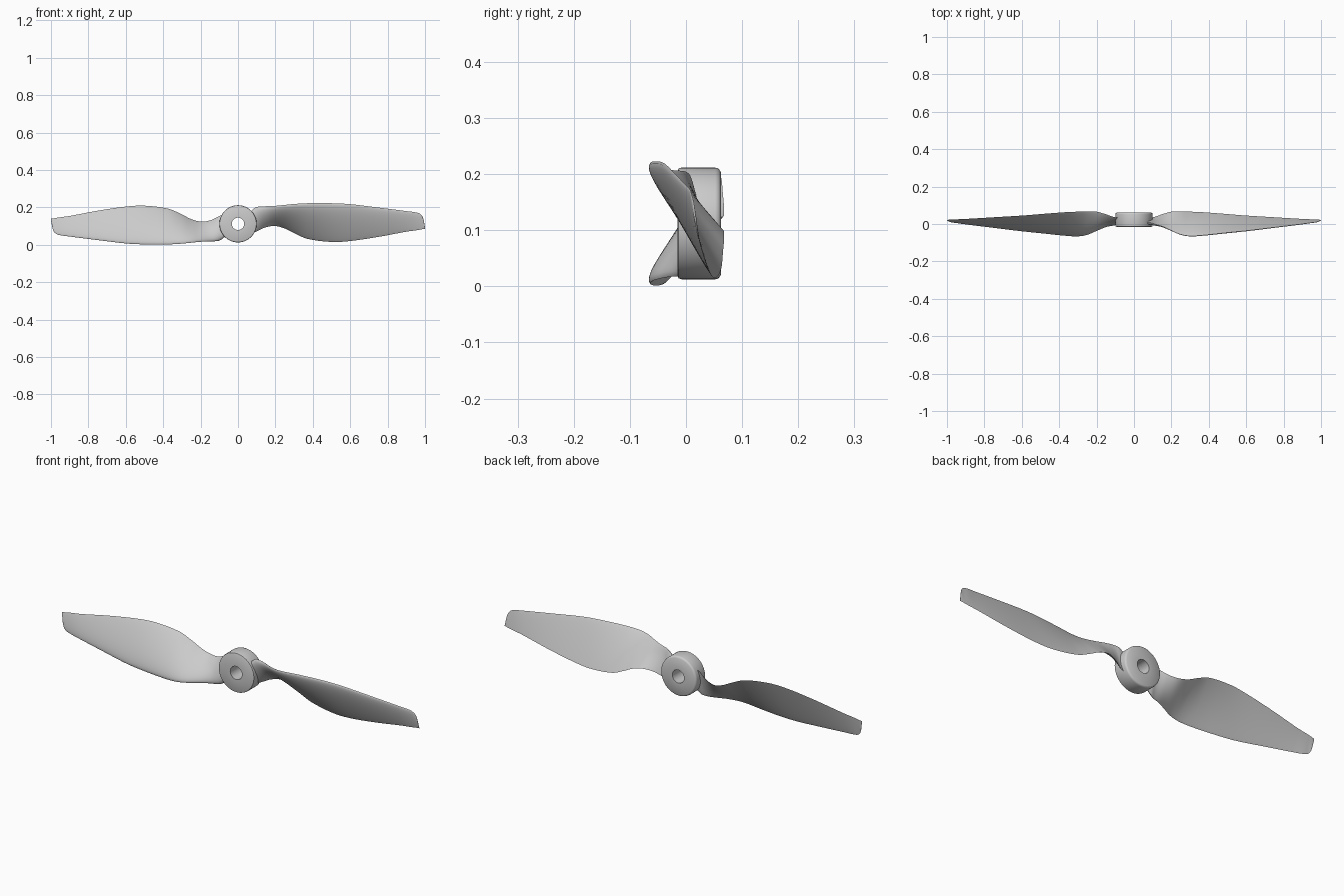
import bpy, bmesh, math

if "Cube" in bpy.data.objects:
    bpy.data.objects.remove(bpy.data.objects["Cube"])

CZ = 0.112          # height of the hub axis (axis runs along y)

# blade stations: x, leading-edge z, trailing-edge z (from axis), leading y, trailing y, thickness
ST = [
    (.06, .060, -.045, .010, .035, .030),
    (.09, .085, -.045, .007, .035, .030),
    (.11, .092, -.036, .000, .038, .028),
    (.15, .094, -.018, -.012, .052, .026),
    (.20, .096, -.012, -.035, .066, .026),
    (.25, .101, -.025, -.056, .068, .027),
    (.30, .106, -.050, -.064, .066, .028),
    (.37, .110, -.080, -.060, .063, .028),
    (.50, .110, -.097, -.046, .053, .025),
    (.60, .105, -.092, -.036, .045, .021),
    (.75, .087, -.070, -.018, .036, .016),
    (.90, .068, -.042, .000, .027, .010),
    (.95, .061, -.035, .007, .025, .008),
    (.975, .052, -.031, .010, .024, .006),
    (.99, .030, -.028, .015, .023, .005),
    (1.0, -.020, -.027, .021, .022, .002),
]


def slope(i, k):
    a, b = ST[max(i - 1, 0)], ST[min(i + 1, len(ST) - 1)]
    return (b[k] - a[k]) / (b[0] - a[0])


def station(i, t):
    """Smooth cubic between station i and i+1."""
    a, b = ST[i], ST[i + 1]
    h = b[0] - a[0]
    out = [a[0] + h * t]
    for k in range(1, 6):
        out.append((2*t**3 - 3*t*t + 1) * a[k] + (t**3 - 2*t*t + t) * h * slope(i, k)
                   + (3*t*t - 2*t**3) * b[k] + (t**3 - t*t) * h * slope(i + 1, k))
    return out


def section(x, zt, zb, yt, yb, th, n=16):
    """Airfoil loop: bulging front side, nearly flat back."""
    dy, dz = yb - yt, zb - zt
    ln = math.hypot(dy, dz)
    ny, nz = dz / ln, -dy / ln
    us = [(1 - math.cos(math.pi * i / n)) / 2 for i in range(n + 1)]
    path = [(u, .85) for u in us] + [(u, -.15) for u in us[-2:0:-1]]
    pts = []
    for u, side in path:
        shape = 1.9 * math.sqrt(u) * (1 - u) ** .8 * (1 - .18 * u)
        o = th * side * shape
        pts.append((x, yt + dy * u + ny * o, zt + dz * u + nz * o))
    return pts


def bridge(bm, a, b):
    n = len(a)
    for i in range(n):
        bm.faces.new((a[i], a[(i + 1) % n], b[(i + 1) % n], b[i]))


def finish(bm, name, angle):
    bmesh.ops.recalc_face_normals(bm, faces=bm.faces[:])
    me = bpy.data.meshes.new(name)
    bm.to_mesh(me)
    bm.free()
    ob = bpy.data.objects.new(name, me)
    bpy.context.collection.objects.link(ob)
    ob.location.z = CZ
    bpy.ops.object.select_all(action='DESELECT')
    ob.select_set(True)
    bpy.context.view_layer.objects.active = ob
    bpy.ops.object.shade_smooth_by_angle(angle=math.radians(angle))
    return ob


# two blades, the second turned half a revolution about the axis
for name, turn in (("right_blade", 0), ("left_blade", math.pi)):
    bm = bmesh.new()
    secs = [station(i, j / 5) for i in range(len(ST) - 1) for j in range(5)] + [ST[-1]]
    rings = [[bm.verts.new(p) for p in section(*s)] for s in secs]
    for a, b in zip(rings, rings[1:]):
        bridge(bm, a, b)
    bm.faces.new(rings[0])
    bm.faces.new(rings[-1])
    finish(bm, name, 50).rotation_euler.y = turn

# hub: ring turned around the axis, with a through hole and softened rims
profile = [(.033, -.015), (.094, -.015), (.098, -.013), (.0995, -.008),
           (.0995, .052), (.098, .058), (.092, .062), (.033, .062)]
bm = bmesh.new()
N = 64
rings = [[bm.verts.new((r * math.cos(2 * math.pi * i / N), y, r * math.sin(2 * math.pi * i / N)))
          for i in range(N)] for r, y in profile]
for k in range(len(rings)):
    bridge(bm, rings[k], rings[(k + 1) % len(rings)])
finish(bm, "hub", 45)
